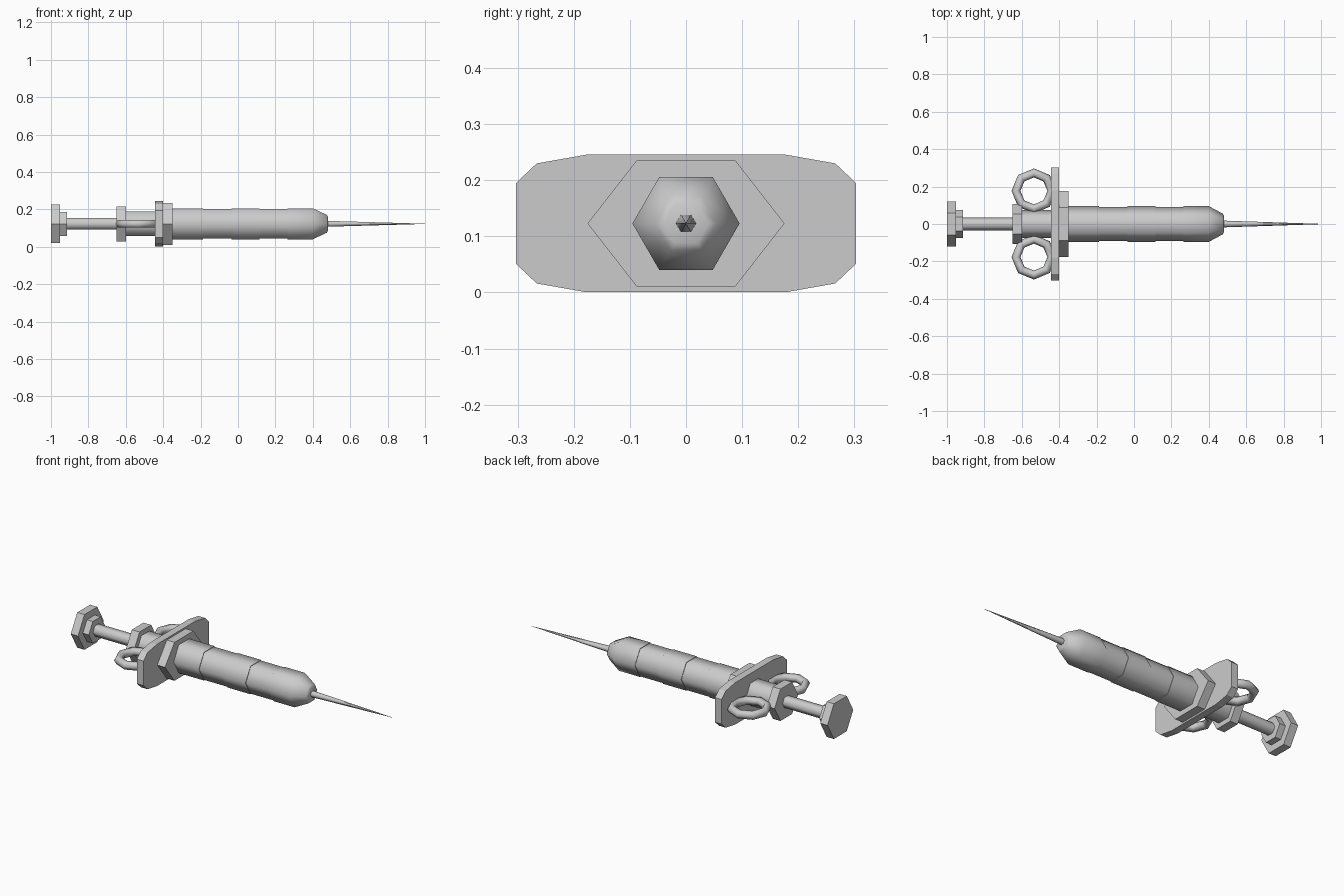
import bpy
from math import cos, sin, pi, radians

if "Cube" in bpy.data.objects:
    bpy.data.objects.remove(bpy.data.objects["Cube"])

AXIS_Z = 0.123


def make_mesh(name, verts, faces, smooth_angle=None):
    me = bpy.data.meshes.new(name)
    me.from_pydata(verts, [], faces)
    me.update()
    ob = bpy.data.objects.new(name, me)
    bpy.context.collection.objects.link(ob)
    if smooth_angle:
        bpy.ops.object.select_all(action='DESELECT')
        ob.select_set(True)
        bpy.context.view_layer.objects.active = ob
        bpy.ops.object.shade_smooth_by_angle(angle=radians(smooth_angle))
    return ob


def loft(name, sections, smooth_angle=None):
    """Skin a list of (x, [(y, z), ...]) cross-sections and cap both ends."""
    n = len(sections[0][1])
    verts = [(x, y, z + AXIS_Z) for x, pts in sections for y, z in pts]
    faces = [(s * n + i, s * n + (i + 1) % n, (s + 1) * n + (i + 1) % n, (s + 1) * n + i)
             for s in range(len(sections) - 1) for i in range(n)]
    faces = [f[::-1] for f in faces]
    last = (len(sections) - 1) * n
    faces += [tuple(reversed(range(n))), tuple(range(last, last + n))]
    faces = [f if k >= len(faces) - 2 else f[::-1] for k, f in enumerate(faces)]
    ob = make_mesh(name, verts, faces, smooth_angle)
    return ob


def hexagon(r, wide=1.0):
    return [(r * wide * cos(i * pi / 3), r * sin(i * pi / 3)) for i in range(6)]


def hex_part(name, profile, wide=1.0, smooth_angle=None):
    return loft(name, [(x, hexagon(r, wide)) for x, r in profile], smooth_angle)


# Barrel with alternating raised bands and a tapered nose
big, small = 0.0955, 0.092
profile = []
edges = [-0.36, -0.187, -0.035, 0.115, 0.265, 0.40]
for k in range(5):
    r = small if k % 2 else big
    profile += [(edges[k], r), (edges[k + 1], r)]
profile += [(0.475, 0.055), (0.482, 0.04)]
hex_part("barrel", profile, smooth_angle=62)

# Needle
hex_part("needle", [(0.478, 0.018), (1.0, 0.0008)], smooth_angle=62)

# Wide collar in front of the finger flange
hex_part("collar", [(-0.40, 0.13), (-0.35, 0.13)], wide=1.35)

# Finger flange plate with clipped corners
corner = [(0.303, 0.072), (0.266, 0.107), (0.178, 0.1225)]
half = corner + [(-y, z) for y, z in reversed(corner)]
outline = half + [(-y, -z) for y, z in half]
loft("finger_flange", [(-0.443, outline), (-0.40, outline)])

# Rear sleeve, guide nut, plunger rod and thumb rest
hex_part("rear_sleeve", [(-0.60, 0.075), (-0.44, 0.075)], smooth_angle=62)
hex_part("guide_nut", [(-0.65, 0.108), (-0.60, 0.108)])
hex_part("plunger_rod", [(-0.915, 0.035), (-0.645, 0.035)], smooth_angle=62)
hex_part("thumb_rest_neck", [(-0.953, 0.074), (-0.915, 0.074)])
hex_part("thumb_rest", [(-1.0, 0.119), (-0.953, 0.119)])

# Pair of octagonal finger rings
for side, label in ((1, "left"), (-1, "right")):
    bpy.ops.mesh.primitive_torus_add(location=(-0.535, side * 0.177, AXIS_Z),
                                     major_segments=8, minor_segments=6,
                                     major_radius=0.096, minor_radius=0.024)
    ring = bpy.context.object
    ring.name = label + "_finger_ring"
    bpy.ops.object.shade_smooth_by_angle(angle=radians(62))
